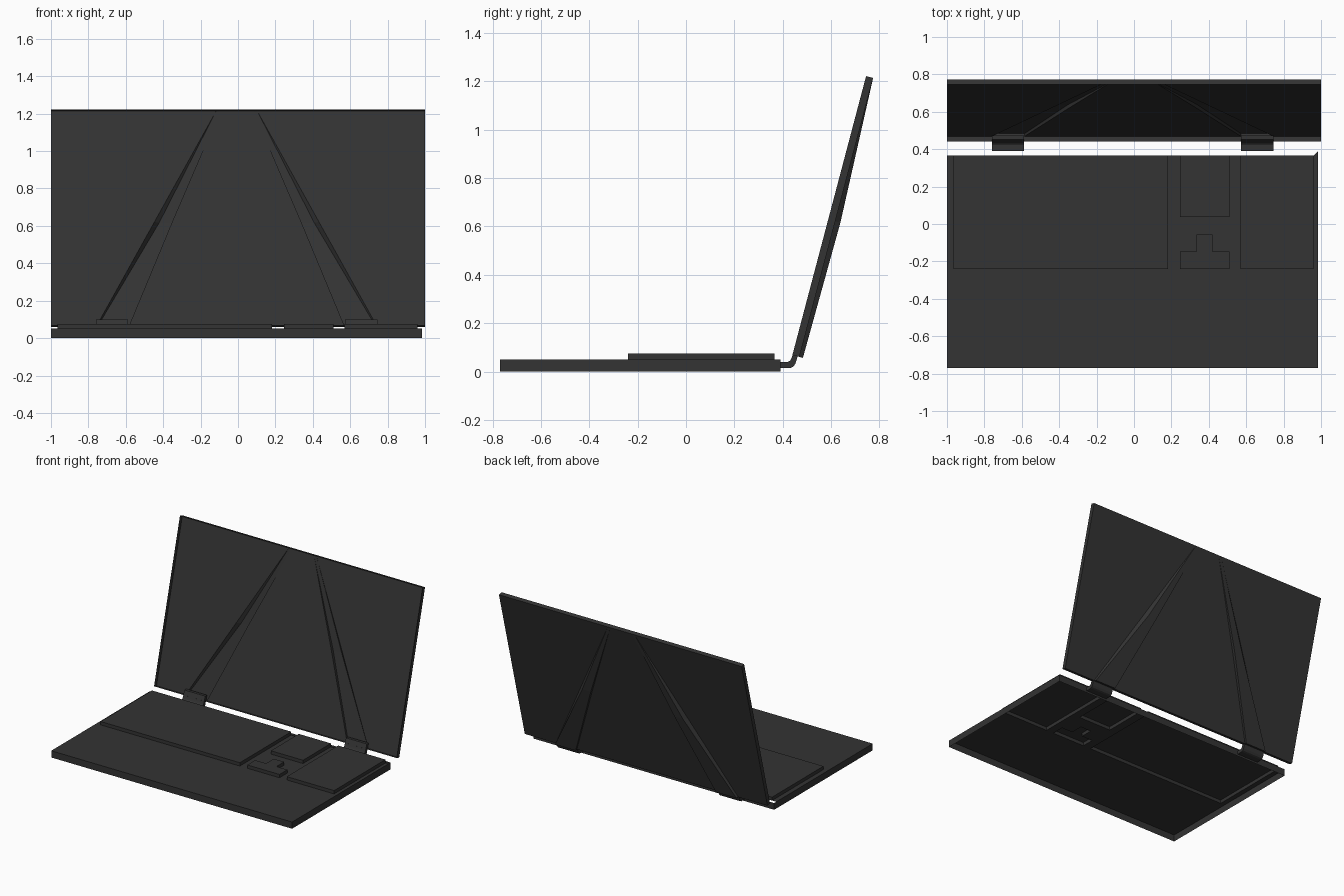
import bpy, bmesh
from mathutils import Vector

if "Cube" in bpy.data.objects:
    bpy.data.objects.remove(bpy.data.objects["Cube"])

charcoal = bpy.data.materials.new("charcoal")
charcoal.diffuse_color = (0.033, 0.033, 0.033, 1)
charcoal.use_nodes = True
charcoal.node_tree.nodes["Principled BSDF"].inputs["Base Color"].default_value = charcoal.diffuse_color


def make_object(name, quads):
    """Build a mesh object from a list of polygons (lists of points)."""
    bm = bmesh.new()
    for q in quads:
        bm.faces.new([bm.verts.new(p) for p in q])
    bmesh.ops.remove_doubles(bm, verts=bm.verts, dist=0.0004)
    bmesh.ops.dissolve_degenerate(bm, edges=bm.edges, dist=0.0002)
    bmesh.ops.recalc_face_normals(bm, faces=bm.faces)
    me = bpy.data.meshes.new(name)
    bm.to_mesh(me)
    bm.free()
    me.materials.append(charcoal)
    ob = bpy.data.objects.new(name, me)
    bpy.context.collection.objects.link(ob)
    return ob


# Base: open-bottomed shell whose top sheet is raised into key blocks
X0, X1, Y0, Y1, YB = -1.0, 0.985, -0.77, 0.365, 0.39
TOP, KEY = 0.05, 0.075
blocks = [(-0.965, 0.183, -0.24, Y1),     # main keys
          (0.245, 0.51, 0.037, Y1),       # navigation keys
          (0.245, 0.51, -0.24, -0.148),   # arrow row
          (0.335, 0.42, -0.148, -0.057),  # up arrow
          (0.57, 0.96, -0.24, Y1)]        # number pad
xs = sorted({X0, X1} | {v for b in blocks for v in b[:2]})
ys = sorted({Y0, Y1} | {v for b in blocks for v in b[2:]})


def height(i, j):
    if not (0 <= i < len(xs) - 1 and 0 <= j < len(ys) - 1):
        return TOP
    x, y = (xs[i] + xs[i + 1]) / 2, (ys[j] + ys[j + 1]) / 2
    return KEY if any(a < x < b and c < y < d for a, b, c, d in blocks) else TOP


quads = []
for i in range(len(xs) - 1):
    for j in range(len(ys) - 1):
        a, b, c, d, h = xs[i], xs[i + 1], ys[j], ys[j + 1], height(i, j)
        quads.append([(a, c, h), (b, c, h), (b, d, h), (a, d, h)])
        # vertical sides where a block stands above its neighbour
        for ni, nj, p, q in ((i - 1, j, (a, d), (a, c)), (i + 1, j, (b, c), (b, d)),
                             (i, j - 1, (a, c), (b, c)), (i, j + 1, (b, d), (a, d))):
            if height(ni, nj) < h:
                quads.append([(*p, TOP), (*q, TOP), (*q, h), (*p, h)])
# outer walls and the small rear corner piece
rim = [(X0, Y0), (X1, Y0), (X1, YB), (X0, YB)]
for p, q in zip(rim, rim[1:] + rim[:1]):
    quads.append([(*p, 0), (*q, 0), (*q, TOP), (*p, TOP)])
quads.append([(0.96, Y1, TOP), (X1, Y1, TOP), (X1, YB, TOP)])
make_object("keyboard_base", quads)

# Lid: leaning shell, open to the front, with two tapering ridges on the back
origin = Vector((0, 0.44, 0.068))
up = Vector((0, 0.2555, 0.967))
back = Vector((0, 0.967, -0.2555))
H, D, CX = 1.193, 0.03, -0.007


def lid_point(x, s, d):
    return origin + Vector((x, 0, 0)) + up * s + back * d


# rows: height, ridge outer x, ridge inner x, bulge, slope of the outer side
rows = [(0, 0.752, 0.578, 0.015, 0.005),
        (0.58, 0.440, 0.345, 0.022, 0.025),
        (H, 0.110, 0.090, 0.0, 0.0)]


def section(row, side):
    """Back panel section of one half, from the edge to the centre line."""
    s, xo, xi, bulge, e = row
    pts = [(1.0 * side, D), (CX + side * xo, D), (CX + side * (xo - e), D + bulge),
           (CX + side * xi, D + bulge), (CX + side * xi, D), (CX, D)]
    return [lid_point(x, s, d) for x, d in pts]


quads = []
for side in (-1, 1):
    for r0, r1 in zip(rows, rows[1:]):
        a, b = section(r0, side), section(r1, side)
        for k in range(len(a) - 1):
            quads.append([a[k], a[k + 1], b[k + 1], b[k]])
    quads.append(section(rows[0], side)[1:5])  # lower ridge end
    quads.append([lid_point(side, 0, 0), lid_point(side, 0, D),
                  lid_point(side, 0.58, D), lid_point(side, H, D), lid_point(side, H, 0)])
    for s in (0, H):
        quads.append([lid_point(CX, s, 0), lid_point(side, s, 0),
                      lid_point(side, s, D), lid_point(CX, s, D)])
make_object("display_lid", quads)

# Hinges: bent straps joining the base to the lid
profile = [(0.39, 0.015), (0.432, 0.015), (0.444, 0.02), (0.452, 0.032), (0.474, 0.10),
           (0.453, 0.10), (0.436, 0.055), (0.431, 0.045), (0.422, 0.04), (0.39, 0.04)]
for label, side in (("left", -1), ("right", 1)):
    a, b = sorted((CX + side * 0.58, CX + side * 0.752))
    quads = [[(x, y, z) for y, z in profile] for x in (a, b)]
    for p, q in zip(profile, profile[1:] + profile[:1]):
        quads.append([(a, *p), (b, *p), (b, *q), (a, *q)])
    make_object(label + "_hinge", quads)
